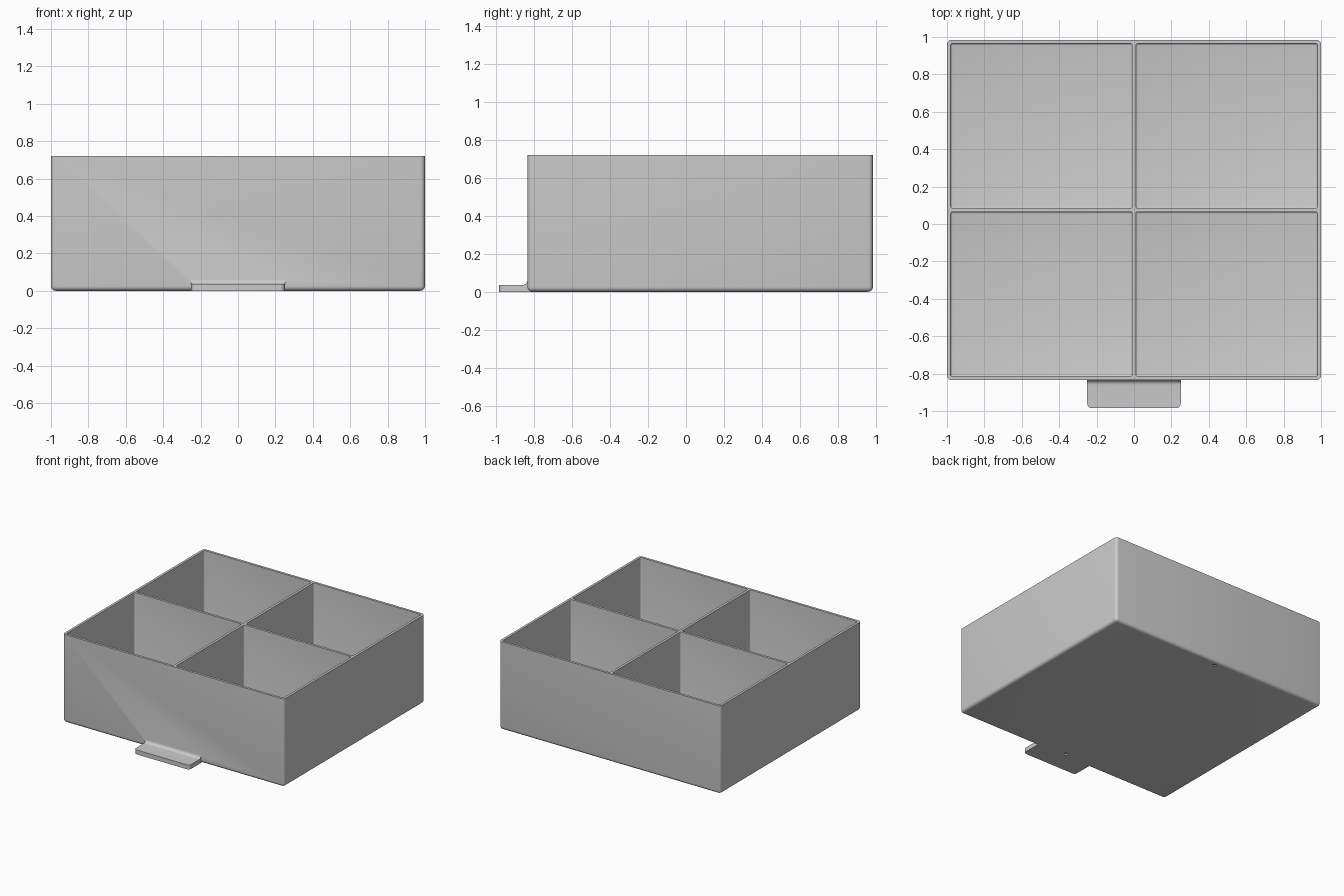
import bpy, bmesh, math

default = bpy.data.objects.get("Cube")
if default:
    bpy.data.objects.remove(default, do_unlink=True)

# Single plastic colour
GREY = (0.6, 0.6, 0.6, 1.0)
plastic = bpy.data.materials.new("grey plastic")
plastic.use_nodes = True
plastic.diffuse_color = GREY
plastic.node_tree.nodes["Principled BSDF"].inputs["Base Color"].default_value = GREY


def finish(name, bm):
    """Turn a bmesh into a named object in the scene."""
    bmesh.ops.recalc_face_normals(bm, faces=bm.faces)
    mesh = bpy.data.meshes.new(name)
    bm.to_mesh(mesh)
    bm.free()
    mesh.materials.append(plastic)
    obj = bpy.data.objects.new(name, mesh)
    bpy.context.collection.objects.link(obj)
    return obj


def tub(name, x0, x1, y0, y1, z0, z1, radius, segments=5):
    """Box with rounded upright and bottom edges and a sharp top."""
    bm = bmesh.new()
    bmesh.ops.create_cube(bm, size=1)
    for v in bm.verts:
        v.co.x = x1 if v.co.x > 0 else x0
        v.co.y = y1 if v.co.y > 0 else y0
        v.co.z = z1 if v.co.z > 0 else z0
    edges = [e for e in bm.edges if any(v.co.z == z0 or abs(v.co.z - z0) < 1e-5 for v in e.verts)]
    bmesh.ops.bevel(bm, geom=edges, offset=radius, offset_type='OFFSET',
                    segments=segments, profile=0.5, affect='EDGES')
    return finish(name, bm)


def combine(target, other, operation):
    """Apply a boolean and discard the tool object."""
    mod = target.modifiers.new(operation.lower(), 'BOOLEAN')
    mod.operation = operation
    mod.solver = 'EXACT'
    mod.object = other
    bpy.context.view_layer.update()
    result = bpy.data.meshes.new_from_object(
        target.evaluated_get(bpy.context.evaluated_depsgraph_get()))
    target.modifiers.clear()
    target.data = result
    bpy.data.objects.remove(other, do_unlink=True)


FRONT, BACK, HEIGHT = -0.835, 0.985, 0.72
WALL, FLOOR, MID = 0.02, 0.02, 0.075
TAB_TOP, TAB_HALF, FILLET = 0.036, 0.25, 0.025

# Outer box
drawer = tub("drawer_box", -1, 1, FRONT, BACK, 0, HEIGHT, 0.025)

# Front pull tab: side profile with a fillet, swept across x
profile = [(FRONT + 0.05, 0), (-0.985, 0), (-0.985, TAB_TOP)]
for i in range(7):
    a = math.pi / 2 * i / 6
    profile.append((FRONT - FILLET + FILLET * math.sin(a),
                    TAB_TOP + FILLET * (1 - math.cos(a))))
profile.append((FRONT + 0.05, TAB_TOP + FILLET))
bm = bmesh.new()
face = bm.faces.new([bm.verts.new((-TAB_HALF, y, z)) for y, z in profile])
swept = bmesh.ops.extrude_face_region(bm, geom=[face])["geom"]
bmesh.ops.translate(bm, vec=(2 * TAB_HALF, 0, 0),
                    verts=[g for g in swept if isinstance(g, bmesh.types.BMVert)])
corners = [e for e in bm.edges if all(v.co.y < -0.98 for v in e.verts)
           and abs(e.verts[0].co.z - e.verts[1].co.z) > 0.01]
bmesh.ops.bevel(bm, geom=corners, offset=0.025, segments=5, profile=0.5, affect='EDGES')
combine(drawer, finish("pull_tab", bm), 'UNION')

# Four compartments
for x0, x1 in ((-1 + WALL, -0.01), (0.01, 1 - WALL)):
    for y0, y1 in ((FRONT + WALL, MID - 0.01), (MID + 0.01, BACK - WALL)):
        combine(drawer, tub("compartment", x0, x1, y0, y1, FLOOR, HEIGHT + 0.1, 0.01, 4),
                'DIFFERENCE')

# Two small pin holes under the front and back walls
for y in (-0.795, 0.94):
    bm = bmesh.new()
    bmesh.ops.create_cone(bm, cap_ends=True, segments=16, radius1=0.014, radius2=0.014, depth=0.02)
    bmesh.ops.translate(bm, vec=(0, y, 0), verts=bm.verts)
    combine(drawer, finish("pin_hole", bm), 'DIFFERENCE')

# Smooth the rounded edges, keep the rest crisp
bpy.ops.object.select_all(action='DESELECT')
drawer.select_set(True)
bpy.context.view_layer.objects.active = drawer
bpy.ops.object.shade_smooth_by_angle(angle=math.radians(30))
